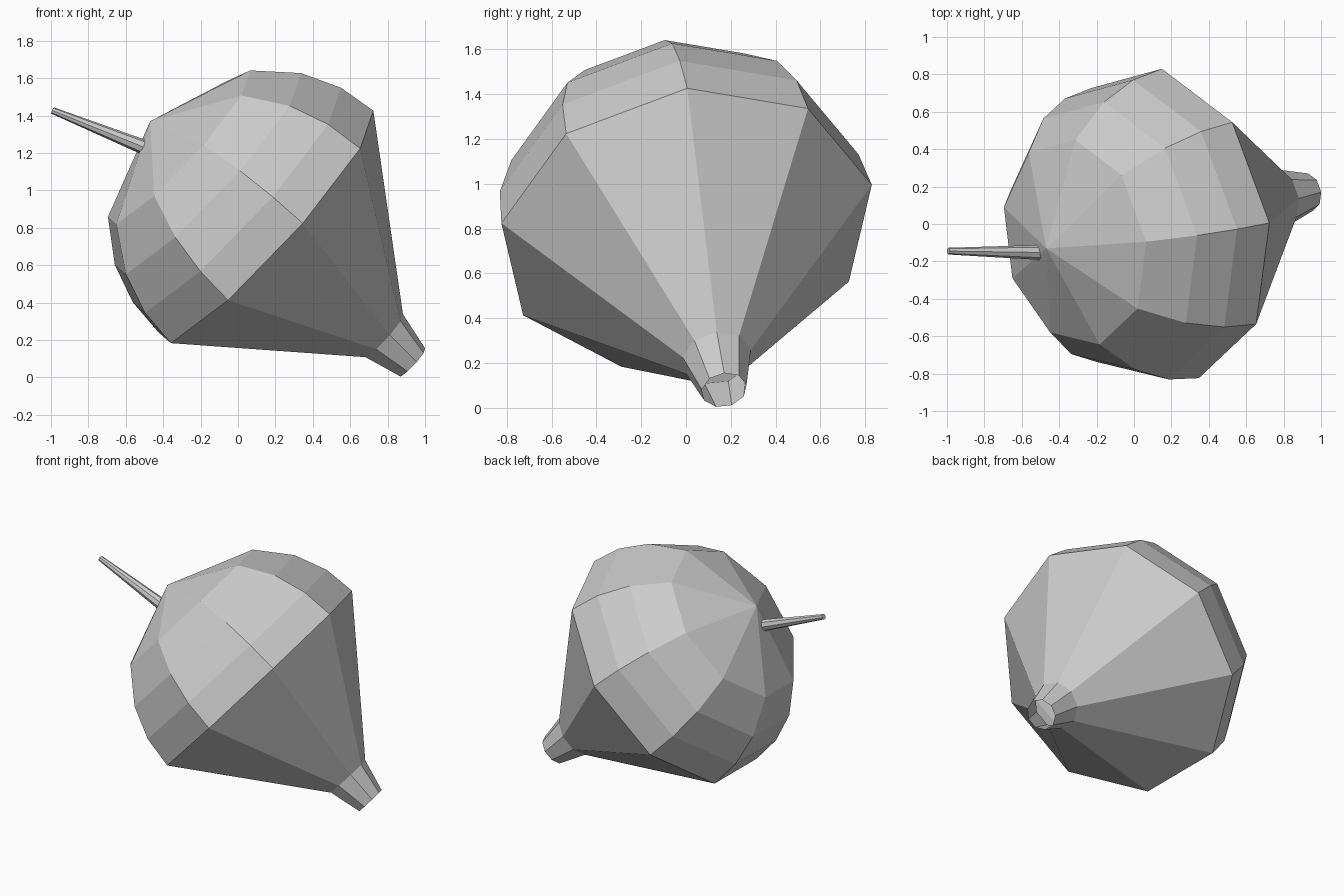
import bpy, bmesh, math
from mathutils import Vector, Matrix

if "Cube" in bpy.data.objects:
    bpy.data.objects.remove(bpy.data.objects["Cube"])

SIDES = 9
CENTRE = Vector((0.148, 0.002, 0.801))
AXIS = Vector((0.727, 0.156, -0.67)).normalized()    # points towards the tip
U = Vector((0.685, 0.006, 0.729))
U = (U - AXIS * U.dot(AXIS)).normalized()            # first meridian
V = AXIS.cross(U)
R = 0.85


def finish(bm, name):
    bmesh.ops.recalc_face_normals(bm, faces=bm.faces)
    mesh = bpy.data.meshes.new(name)
    bm.to_mesh(mesh)
    bm.free()
    obj = bpy.data.objects.new(name, mesh)
    bpy.context.collection.objects.link(obj)
    return obj


# Bulb: hemisphere in equal axial steps, then a cone and a short open spout
profile = [(-R * k / 4, R * math.sqrt(1 - (k / 4) ** 2)) for k in (3, 2, 1, 0)]
profile += [(0.864, 0.157), (1.078, 0.103)]

bm = bmesh.new()
rings = []
for t, r in profile:
    ring = []
    for i in range(SIDES):
        a = 2 * math.pi * i / SIDES
        ring.append(bm.verts.new(CENTRE + AXIS * t + (U * math.cos(a) + V * math.sin(a)) * r))
    rings.append(ring)
pole = bm.verts.new(CENTRE - AXIS * R)
for i in range(SIDES):
    j = (i + 1) % SIDES
    bm.faces.new((pole, rings[0][i], rings[0][j]))
    for lo, hi in zip(rings, rings[1:]):
        bm.faces.new((lo[i], hi[i], hi[j], lo[j]))
finish(bm, "bulb")

# Stem: thin tapered rod at the pole
base, tip = Vector((-0.5, -0.152, 1.23)), Vector((-0.993, -0.145, 1.428))
d = tip - base
place = Matrix.Translation((base + tip) / 2) @ d.to_track_quat('Z', 'Y').to_matrix().to_4x4()
bm = bmesh.new()
bmesh.ops.create_cone(bm, cap_ends=True, segments=8, radius1=0.04, radius2=0.018,
                      depth=d.length, matrix=place)
finish(bm, "stem")
